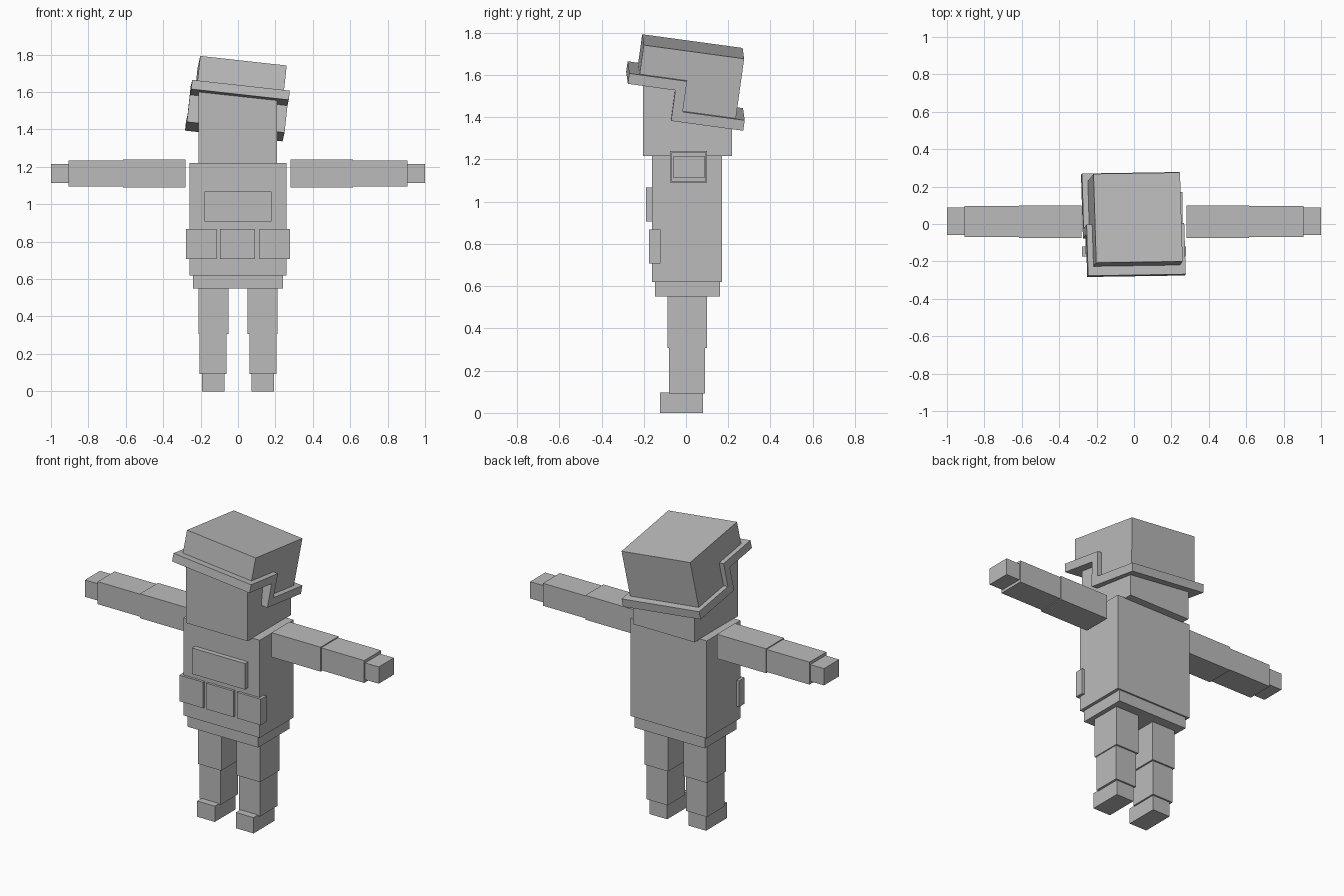
import bpy, bmesh, math
from mathutils import Matrix, Vector

cube = bpy.data.objects.get("Cube")
if cube:
    bpy.data.objects.remove(cube, do_unlink=True)

# One plain grey for the whole figure
GREY = (0.5, 0.5, 0.5, 1.0)
mat = bpy.data.materials.new("plain grey")
mat.use_nodes = True
mat.diffuse_color = GREY
bsdf = mat.node_tree.nodes["Principled BSDF"]
bsdf.inputs["Base Color"].default_value = GREY
bsdf.inputs["Roughness"].default_value = 0.8


def finish(name, bm):
    bmesh.ops.recalc_face_normals(bm, faces=bm.faces)
    mesh = bpy.data.meshes.new(name)
    bm.to_mesh(mesh)
    bm.free()
    mesh.materials.append(mat)
    obj = bpy.data.objects.new(name, mesh)
    bpy.context.collection.objects.link(obj)
    return obj


def box(name, x, y, z):
    """Box from (min, max) pairs on each axis."""
    size = [b - a for a, b in (x, y, z)]
    mid = Vector([(a + b) / 2 for a, b in (x, y, z)])
    bm = bmesh.new()
    bmesh.ops.create_cube(bm, size=1, matrix=Matrix.Translation(mid) @ Matrix.Diagonal((*size, 1)))
    return finish(name, bm)


def pair(name, x, y, z):
    """Left box and its mirror on the right."""
    box("left_" + name, x, y, z)
    box("right_" + name, (-x[1], -x[0]), y, z)


def side_profile(name, points, half_width):
    """Extrude a (y, z) side outline across x."""
    bm = bmesh.new()
    face = bm.faces.new([bm.verts.new((-half_width, y, z)) for y, z in points])
    ext = bmesh.ops.extrude_face_region(bm, geom=[face])
    verts = [v for v in ext["geom"] if isinstance(v, bmesh.types.BMVert)]
    bmesh.ops.translate(bm, verts=verts, vec=(2 * half_width, 0, 0))
    return finish(name, bm)


# Torso, hips and head
box("torso", (-0.26, 0.26), (-0.16, 0.17), (0.62, 1.22))
box("hips", (-0.24, 0.24), (-0.147, 0.16), (0.55, 0.63))
box("head", (-0.212, 0.208), (-0.203, 0.218), (1.217, 1.62))

# Chest plate and belt pouches
box("chest_plate", (-0.18, 0.18), (-0.19, -0.15), (0.907, 1.067))
box("middle_pouch", (-0.095, 0.092), (-0.175, -0.12), (0.708, 0.868))
pair("pouch", (0.115, 0.277), (-0.175, -0.12), (0.708, 0.868))

# Arms
pair("upper_arm", (0.28, 0.615), (-0.075, 0.1), (1.09, 1.24))
pair("forearm", (0.61, 0.907), (-0.069, 0.095), (1.096, 1.234))
pair("hand", (0.90, 1.0), (-0.06, 0.087), (1.113, 1.216))

# Legs
pair("thigh", (0.052, 0.212), (-0.088, 0.1), (0.307, 0.56))
pair("shin", (0.062, 0.206), (-0.08, 0.09), (0.092, 0.312))
pair("foot", (0.072, 0.192), (-0.123, 0.08), (0.0, 0.097))

# Tilted helmet: shell and stepped rim, drawn from the crown downwards
shell = side_profile("helmet_shell", [
    (-0.24, 0), (0.24, 0), (0.24, -0.31), (-0.04, -0.31), (-0.04, -0.165), (-0.24, -0.165)], 0.2325)
rim = side_profile("helmet_rim", [
    (-0.29, -0.14), (-0.014, -0.14), (-0.014, -0.287), (0.282, -0.287),
    (0.282, -0.337), (-0.063, -0.337), (-0.063, -0.19), (-0.29, -0.19)], 0.2625)
for part in (shell, rim):
    part.location = (0.022, 0.034, 1.735)
    part.rotation_euler = [math.radians(a) for a in (-7.8, 6.3, 0.9)]
